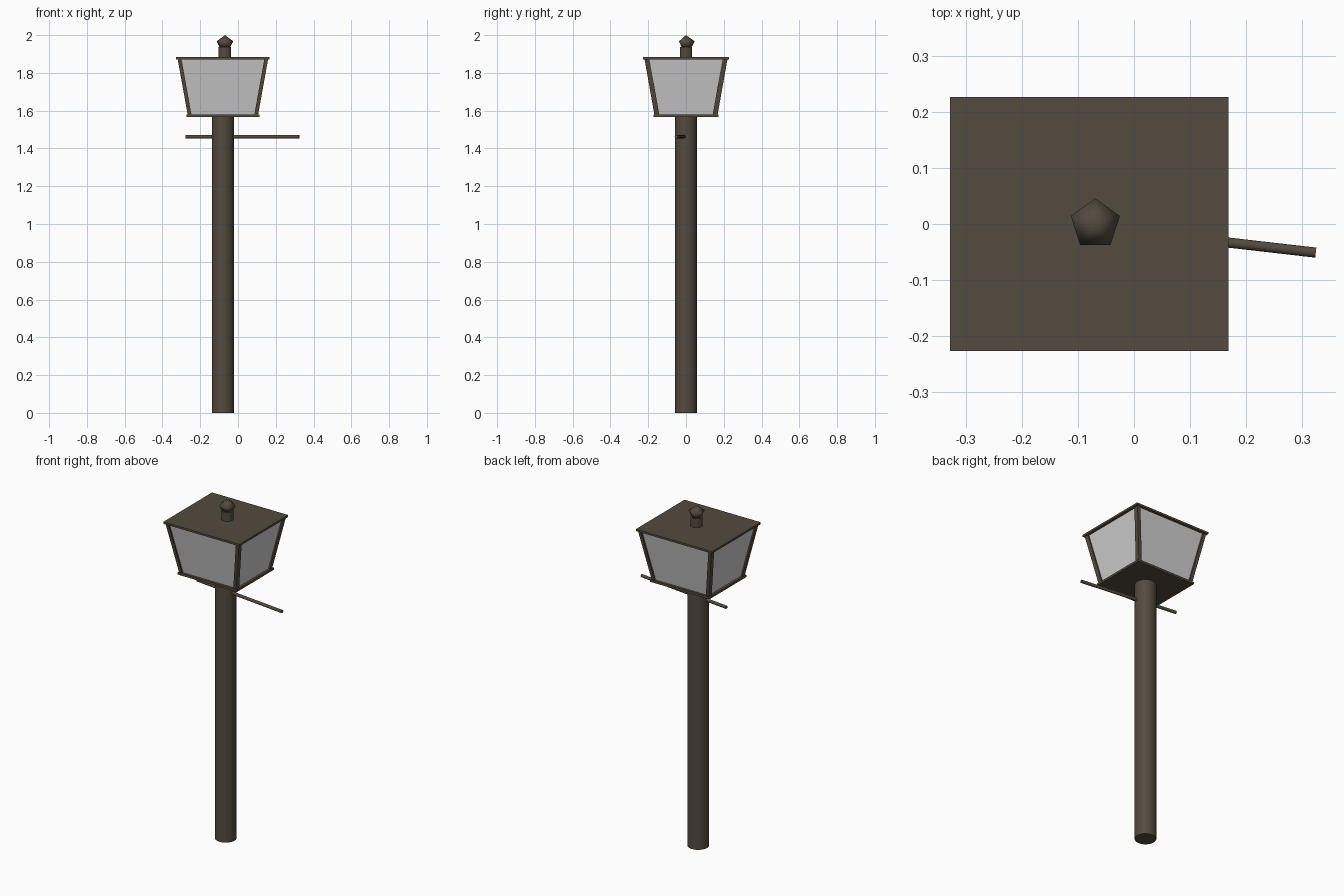
import bpy, bmesh, math
from mathutils import Vector

if "Cube" in bpy.data.objects:
    bpy.data.objects.remove(bpy.data.objects["Cube"])

CX = -0.08  # lamp axis


def material(name, col):
    m = bpy.data.materials.new(name)
    m.diffuse_color = (*col, 1)
    m.use_nodes = True
    m.node_tree.nodes["Principled BSDF"].inputs["Base Color"].default_value = m.diffuse_color
    return m


METAL = material("dark_bronze", (0.088, 0.070, 0.050))
GLASS = material("pale_glass", (0.62, 0.62, 0.62))


def make(name, verts, faces, mat, smooth=False):
    me = bpy.data.meshes.new(name)
    me.from_pydata(verts, [], faces)
    bm = bmesh.new()
    bm.from_mesh(me)
    bmesh.ops.recalc_face_normals(bm, faces=bm.faces)
    bm.to_mesh(me)
    bm.free()
    me.materials.append(mat)
    for p in me.polygons:
        p.use_smooth = smooth
    ob = bpy.data.objects.new(name, me)
    bpy.context.collection.objects.link(ob)
    return ob


def rect(hx, hy, z, cx=CX, cy=0.0):
    return [(cx + sx * hx, cy + sy * hy, z) for sx, sy in ((-1, -1), (1, -1), (1, 1), (-1, 1))]


SIDES = [(i, (i + 1) % 4, (i + 1) % 4 + 4, i + 4) for i in range(4)]
CAPS = [(3, 2, 1, 0), (4, 5, 6, 7)]


def rod(name, a, b, r, n):
    a, b = Vector(a), Vector(b)
    d = b - a
    bpy.ops.mesh.primitive_cylinder_add(vertices=n, radius=r, depth=d.length, location=(a + b) / 2,
                                        rotation=d.to_track_quat('Z', 'Y').to_euler())
    ob = bpy.context.object
    ob.name = name
    ob.data.materials.append(METAL)
    bpy.ops.object.shade_smooth_by_angle(angle=math.radians(40))


# post, crossbar and finial neck
rod("post", (CX, 0, 0), (CX, 0, 1.57), 0.058, 32)
rod("crossbar", (-0.277, 0.018, 1.462), (0.324, -0.051, 1.462), 0.009, 16)
rod("finial_neck", (-0.069, 0, 1.88), (-0.069, 0, 1.937), 0.033, 24)

# plates under and over the lantern
make("base_plate", rect(0.193, 0.172, 1.567) + rect(0.193, 0.172, 1.58), SIDES + CAPS, METAL)
make("roof_plate", rect(0.248, 0.2265, 1.872) + rect(0.248, 0.2265, 1.884), SIDES + CAPS, METAL)

# tapered glass, open at both ends
make("glass_panes", rect(0.178, 0.158, 1.578) + rect(0.232, 0.211, 1.874), SIDES, GLASS)

# slanted corner bars
for sx in (-1, 1):
    for sy in (-1, 1):
        lo = rect(0.010, 0.013, 1.576, CX + sx * 0.176, sy * 0.154)
        hi = rect(0.010, 0.013, 1.876, CX + sx * 0.230, sy * 0.207)
        make("corner_bar", lo + hi, SIDES + CAPS, METAL)

# five-sided finial knob, one corner towards the back
verts = [(-0.069, 0, 2.0)]
for r, z in ((0.046, 1.967), (0.028, 1.934)):
    for i in range(5):
        a = math.pi / 2 + i * math.tau / 5
        verts.append((-0.069 + r * math.cos(a), r * math.sin(a), z))
faces = [tuple(range(6, 11))]
for i in range(5):
    j = (i + 1) % 5
    faces += [(0, 1 + i, 1 + j), (1 + i, 6 + i, 6 + j, 1 + j)]
make("finial_knob", verts, faces, METAL, True)
